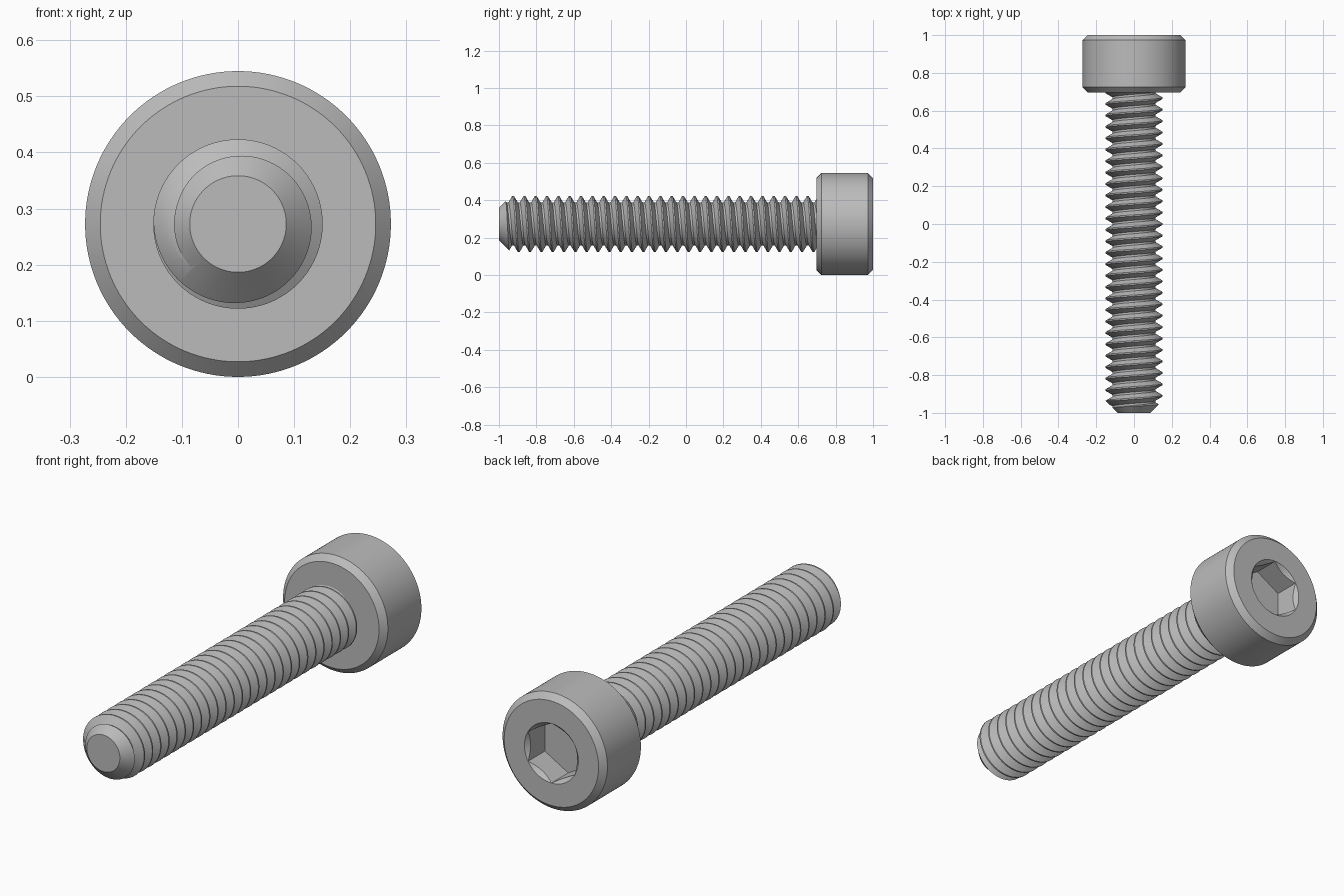
import bpy, bmesh, math
from mathutils import Vector

cube = bpy.data.objects.get("Cube")
if cube:
    bpy.data.objects.remove(cube, do_unlink=True)

AXIS_Z = 0.2725
HEAD_R, CHAMFER = 0.2725, 0.027
HEAD_Y, CREST, TIP_R = 0.697, 0.151, 0.086
PITCH, DEPTH = 0.0606, 0.037
STEPS = 72

steel = bpy.data.materials.new("steel_grey")
steel.use_nodes = True
steel.diffuse_color = (0.5, 0.5, 0.5, 1)
steel.node_tree.nodes["Principled BSDF"].inputs["Base Color"].default_value = steel.diffuse_color


def ring_point(y, r, a):
    """Point around the screw axis; the angle runs clockwise seen from the tip."""
    return Vector((r * math.cos(a), y, AXIS_Z - r * math.sin(a)))


def make_object(name, bm):
    bmesh.ops.recalc_face_normals(bm, faces=bm.faces)
    mesh = bpy.data.meshes.new(name)
    bm.to_mesh(mesh)
    bm.free()
    mesh.materials.append(steel)
    ob = bpy.data.objects.new(name, mesh)
    bpy.context.collection.objects.link(ob)
    return ob


def lathe(name, profile, sides, turn=0.0):
    """Closed solid of revolution from (y, radius) pairs."""
    bm = bmesh.new()
    rings = [[bm.verts.new(ring_point(y, r, turn + math.tau * i / sides))
              for i in range(sides)] for y, r in profile]
    for a, b in zip(rings, rings[1:]):
        for i in range(sides):
            j = (i + 1) % sides
            bm.faces.new((a[i], a[j], b[j], b[i]))
    bm.faces.new(rings[0])
    bm.faces.new(rings[-1])
    return make_object(name, bm)


def boolean(target, cutter, operation):
    cutter.hide_render = True
    mod = target.modifiers.new("cut", "BOOLEAN")
    mod.operation, mod.solver, mod.object = operation, "EXACT", cutter
    bpy.context.view_layer.objects.active = target
    bpy.ops.object.modifier_apply(modifier=mod.name)
    bpy.data.objects.remove(cutter, do_unlink=True)


def smooth(ob):
    bpy.ops.object.select_all(action="DESELECT")
    ob.select_set(True)
    bpy.context.view_layer.objects.active = ob
    bpy.ops.object.shade_smooth_by_angle(angle=math.radians(25))


# Cap head with chamfered rims
head = lathe("cap_head", [(HEAD_Y, HEAD_R - CHAMFER), (HEAD_Y + CHAMFER, HEAD_R),
                          (1 - CHAMFER, HEAD_R), (1, HEAD_R - CHAMFER)], 128)

# Hexagonal socket with a countersunk mouth
boolean(head, lathe("socket_cutter", [(0.875, 0.14), (1.1, 0.14)], 6, math.pi / 6), "DIFFERENCE")
boolean(head, lathe("mouth_cutter", [(0.9, 0.04), (1.02, 0.16)], 96), "DIFFERENCE")
smooth(head)

# Threaded shank: a trapezoid tooth swept along a right-handed helix
root = CREST - DEPTH
flank = DEPTH * math.tan(math.radians(30))
flat = 0.06 * PITCH
tooth = [(-flat - flank, root), (-flat, CREST), (flat, CREST), (flat + flank, root)]
turns = 33
start = -0.97 - 3 * PITCH
bm = bmesh.new()
rows = [[bm.verts.new(ring_point(start + PITCH * i / STEPS + dy, r, math.tau * i / STEPS))
         for i in range(turns * STEPS + 1)] for dy, r in tooth]
for i in range(turns * STEPS):
    for a, b in zip(rows, rows[1:]):
        bm.faces.new((a[i], a[i + 1], b[i + 1], b[i]))
    if i + STEPS < turns * STEPS:
        a, b = rows[3], rows[0]
        bm.faces.new((a[i], a[i + 1], b[i + 1 + STEPS], b[i + STEPS]))

# Close both helical ends with fans to the axis
ends = [(start - PITCH, lambda y: y < 0), (start + (turns + 1) * PITCH, lambda y: y > 0)]
rim = [e for e in bm.edges if e.is_boundary]
for y, side in ends:
    hub = bm.verts.new((0, y, AXIS_Z))
    for e in rim:
        if side(e.verts[0].co.y):
            bm.faces.new((e.verts[0], e.verts[1], hub))
shank = make_object("threaded_shank", bm)

# Trim the shank to length with a conical tip
boolean(shank, lathe("tip_trimmer", [(-1, TIP_R), (-0.9, TIP_R + 0.1),
                                     (HEAD_Y + 0.01, TIP_R + 0.1)], 96), "INTERSECT")
smooth(shank)
